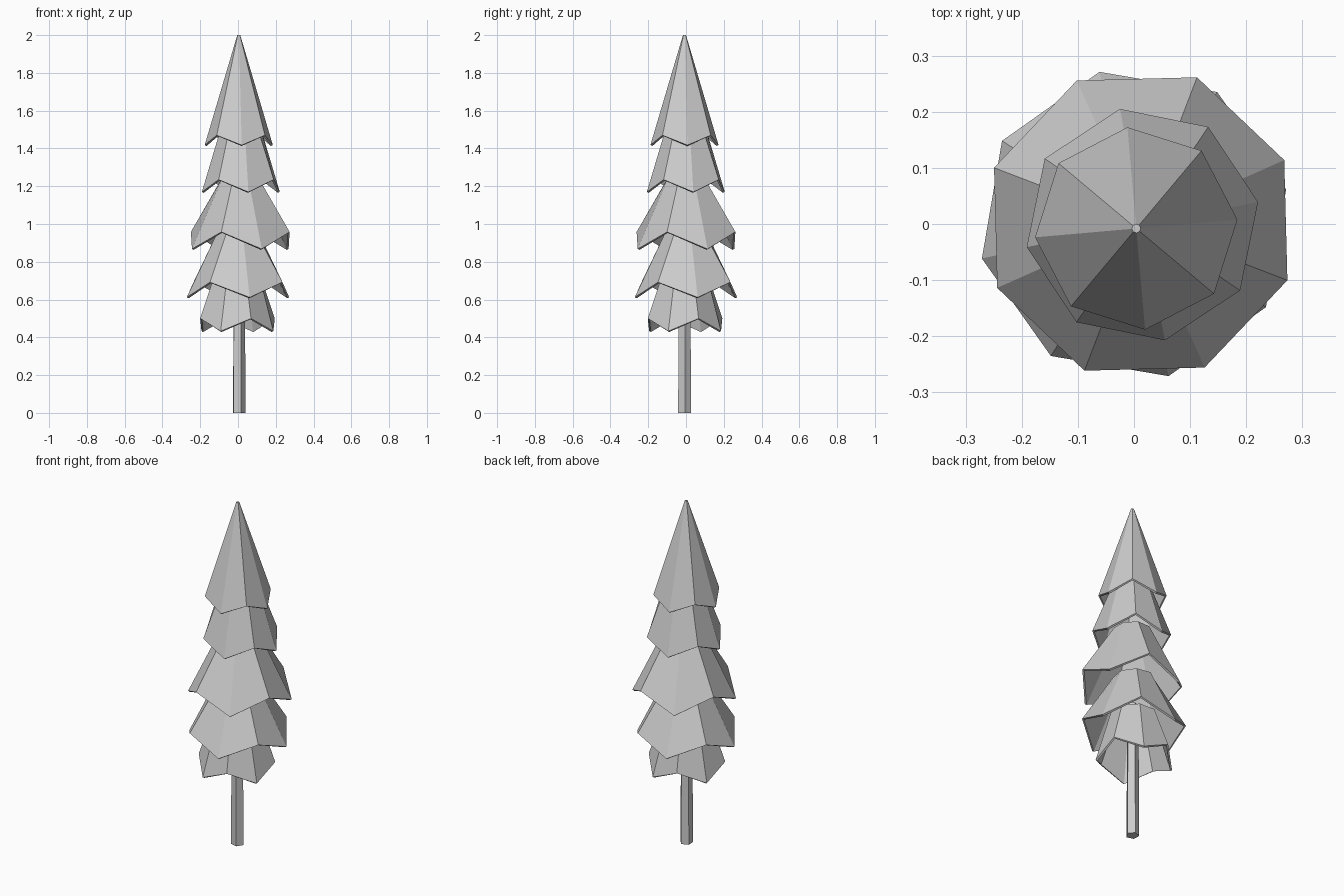
import bpy, bmesh
from math import cos, sin, radians

if "Cube" in bpy.data.objects:
    bpy.data.objects.remove(bpy.data.objects["Cube"])

grey = bpy.data.materials.new("plain_grey")
grey.use_nodes = True
GREY = (0.6, 0.6, 0.6, 1)
grey.diffuse_color = GREY
grey.node_tree.nodes["Principled BSDF"].inputs["Base Color"].default_value = GREY


def ring(bm, center, sides, radius, turn, low, high):
    """Ring of vertices whose heights alternate between low and high."""
    verts = []
    for i in range(sides):
        a = radians(turn + i * 360 / sides)
        z = high if i % 2 else low
        verts.append(bm.verts.new((center[0] + radius * cos(a),
                                   center[1] + radius * sin(a), z)))
    return verts


def bridge(bm, a, b):
    n = len(a)
    for i in range(n):
        j = (i + 1) % n
        bm.faces.new((a[i], a[j], b[j], b[i]))


def finish(bm, name):
    bmesh.ops.recalc_face_normals(bm, faces=bm.faces)
    mesh = bpy.data.meshes.new(name)
    bm.to_mesh(mesh)
    bm.free()
    mesh.materials.append(grey)
    obj = bpy.data.objects.new(name, mesh)
    bpy.context.scene.collection.objects.link(obj)


def branch_tier(name, center, turn, radius, low, high, top_radius, top):
    """Hollow eight-sided skirt with a zigzag hem and a thin lip."""
    bm = bmesh.new()
    lip = 0.01
    crown = ring(bm, center, 8, top_radius, turn, top, top)
    hem = ring(bm, center, 8, radius, turn, low, high)
    inner_hem = ring(bm, center, 8, radius - lip, turn, low - lip / 2, high - lip / 2)
    inner_crown = ring(bm, center, 8, max(top_radius - lip, 0.003), turn,
                       top - 2 * lip, top - 2 * lip)
    bridge(bm, hem, crown)
    bridge(bm, inner_hem, hem)
    bridge(bm, inner_crown, inner_hem)
    bm.faces.new(crown)
    bm.faces.new(inner_crown)
    finish(bm, name)


# Branch tiers from the tip down
branch_tier("tip_tier", (0.004, -0.008), 5, 0.181, 1.418, 1.47, 0.008, 2.0)
branch_tier("upper_tier", (0.015, -0.001), 11, 0.21, 1.17, 1.235, 0.11, 1.5)
branch_tier("middle_tier", (0.012, 0), 24, 0.28, 0.868, 0.958, 0.1, 1.25)
branch_tier("lower_tier", (0, 0), 12.8, 0.278, 0.612, 0.692, 0.11, 0.96)
branch_tier("bottom_tier", (-0.003, -0.005), 65, 0.21, 0.433, 0.5, 0.125, 0.74)

# Five-sided trunk
bm = bmesh.new()
foot = ring(bm, (0.004, -0.008), 5, 0.036, 3, 0, 0)
head = ring(bm, (0.004, -0.008), 5, 0.032, 3, 0.8, 0.8)
bridge(bm, foot, head)
bm.faces.new(foot)
bm.faces.new(head)
finish(bm, "trunk")
